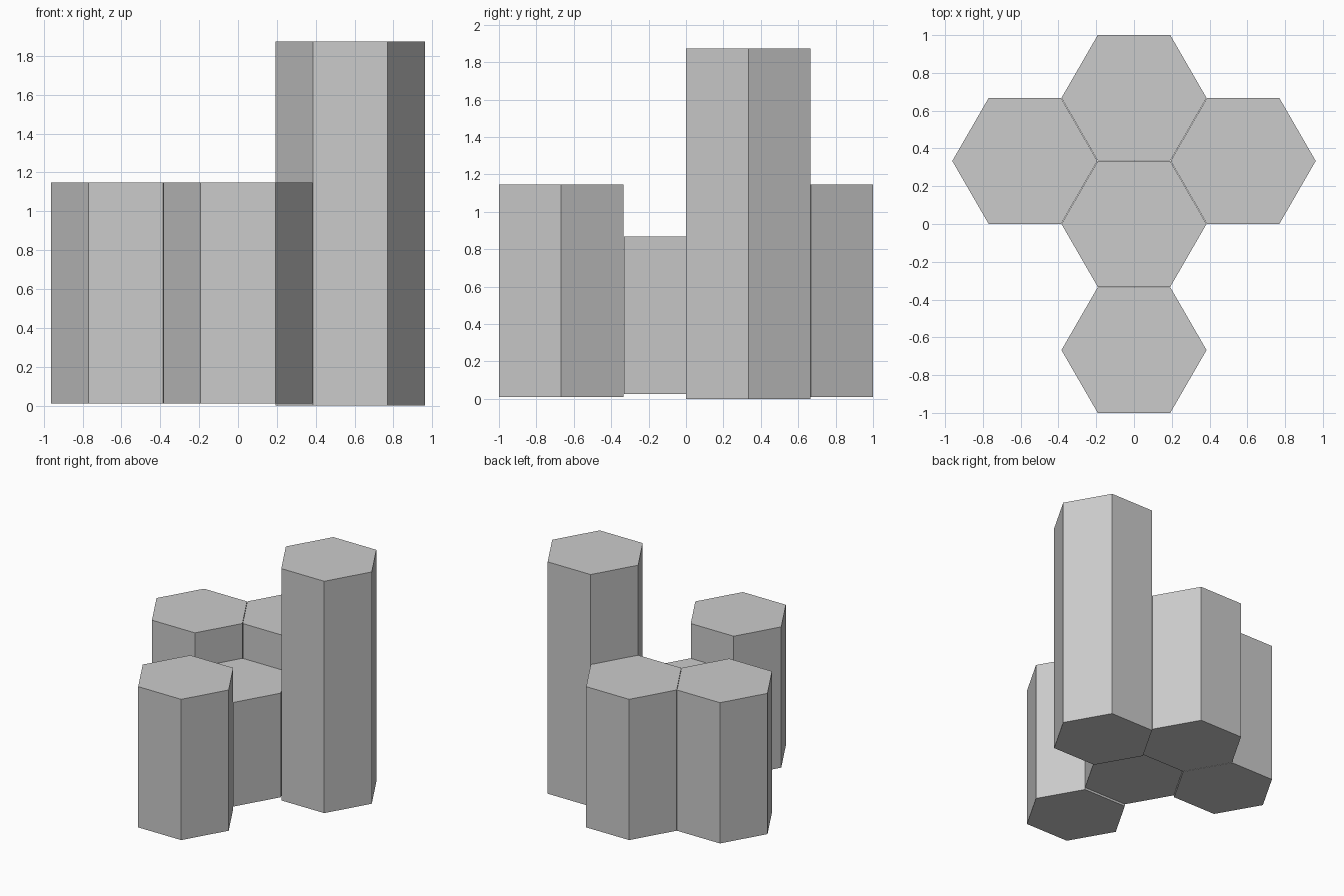
import bpy
import math

if "Cube" in bpy.data.objects:
    bpy.data.objects.remove(bpy.data.objects["Cube"])

RADIUS = 0.384                        # corner radius of every hexagon
APOTHEM = RADIUS * math.cos(math.pi / 6)


def hex_column(name, x, y, bottom, top):
    """Six-sided prism with corners pointing along x."""
    bpy.ops.mesh.primitive_cylinder_add(
        vertices=6, radius=RADIUS, depth=top - bottom,
        location=(x, y, (bottom + top) / 2))
    obj = bpy.context.object
    obj.name = name
    # Turn the hexagon so its flat sides face front and back
    obj.rotation_euler.z = math.radians(30)
    bpy.ops.object.transform_apply(location=False, rotation=True, scale=False)
    return obj


# Columns: name, x, y, bottom, top
end_y = 1 - APOTHEM
side_x = 0.962 - RADIUS
for column in (
    ("centre_column", 0, 0, 0.026, 0.867),
    ("front_column", 0, -end_y, 0.01, 1.147),
    ("back_column", 0, end_y, 0.01, 1.147),
    ("left_column", -side_x, end_y / 2, 0.01, 1.147),
    ("tall_right_column", side_x, end_y / 2, 0.0, 1.873),
):
    hex_column(*column)
